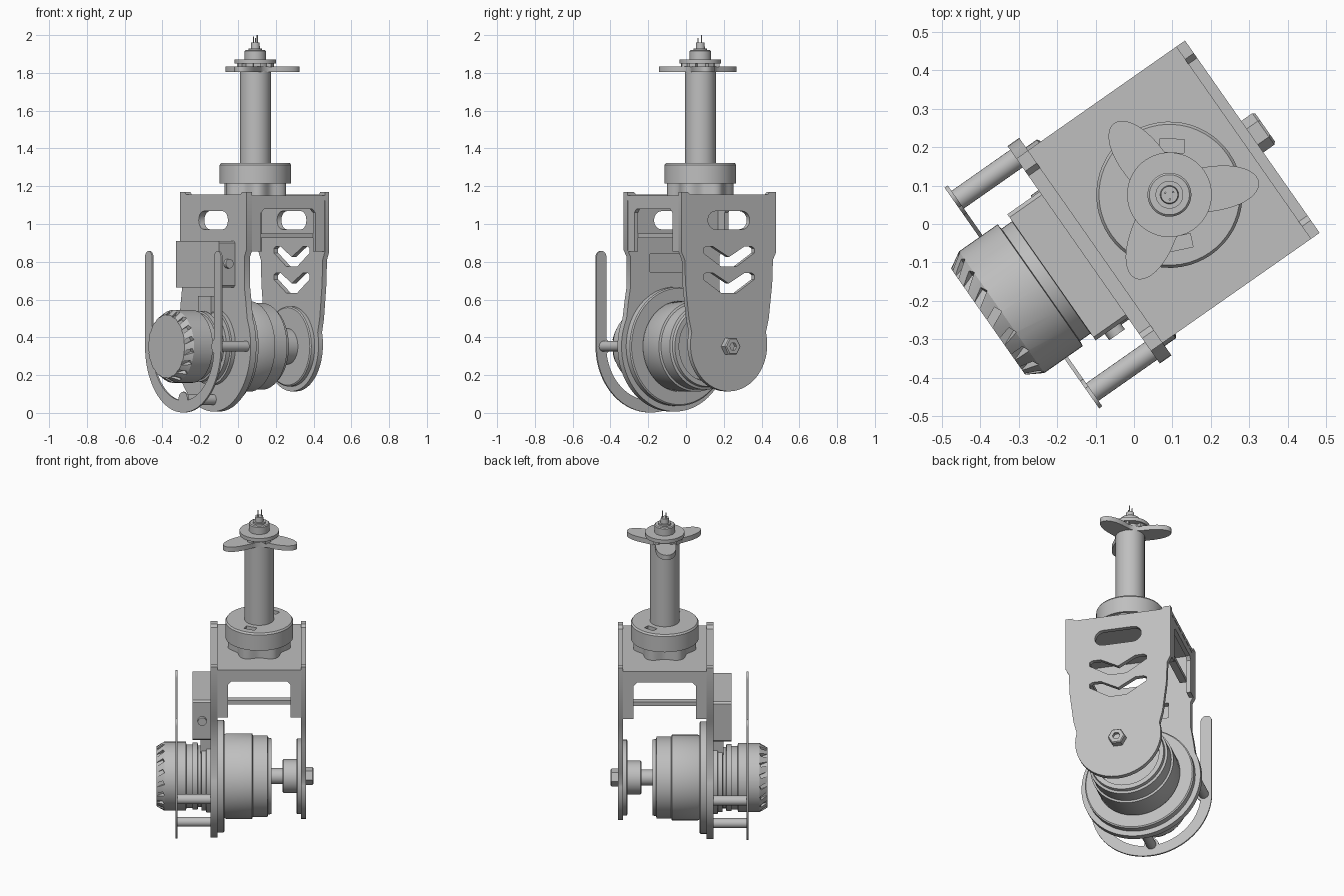
import bpy, bmesh
from math import sin, cos, pi, radians, exp
from mathutils import Matrix, Vector

cube = bpy.data.objects.get("Cube")
if cube:
    bpy.data.objects.remove(cube)

GREY = bpy.data.materials.new("machined grey")
GREY.use_nodes = True
COLOUR = (0.52, 0.52, 0.52, 1)
GREY.diffuse_color = COLOUR
GREY.node_tree.nodes["Principled BSDF"].inputs["Base Color"].default_value = COLOUR

# Working frame: x along the axle, z up the steering tube
FRAME = Matrix.Translation((0.092, 0.076, 0)) @ Matrix.Rotation(radians(35), 4, 'Z')
SIDE = Matrix(((0, 0, 1, 0), (1, 0, 0, 0), (0, 1, 0, 0), (0, 0, 0, 1)))
FRONT = Matrix(((1, 0, 0, 0), (0, 0, -1, 0), (0, 1, 0, 0), (0, 0, 0, 1)))
FLAT = Matrix.Identity(4)
AXLE = 0.352
parts = []


def add(name, mesh, matrix=FLAT):
    mesh.transform(FRAME @ matrix)
    mesh.materials.clear()
    mesh.materials.append(GREY)
    ob = bpy.data.objects.new(name, mesh)
    bpy.context.collection.objects.link(ob)
    parts.append(ob)
    return ob


def from_bmesh(name, bm, matrix=FLAT):
    bmesh.ops.recalc_face_normals(bm, faces=bm.faces)
    mesh = bpy.data.meshes.new(name)
    bm.to_mesh(mesh)
    bm.free()
    return add(name, mesh, matrix)


def plate(name, outline, low, high, matrix, holes=()):
    """Extrude a flat outline with holes between two offsets."""
    curve = bpy.data.curves.new(name, 'CURVE')
    curve.dimensions = '2D'
    curve.fill_mode = 'BOTH'
    curve.extrude = (high - low) / 2
    for loop in (outline, *holes):
        spline = curve.splines.new('POLY')
        spline.points.add(len(loop) - 1)
        for point, (u, v) in zip(spline.points, loop):
            point.co = (u, v, 0, 1)
        spline.use_cyclic_u = True
    temp = bpy.data.objects.new(name, curve)
    mesh = bpy.data.meshes.new_from_object(temp)
    bpy.data.objects.remove(temp)
    return add(name, mesh, matrix @ Matrix.Translation((0, 0, (low + high) / 2)))


def turned(name, profile, axis='Z', at=(0, 0, 0), sides=56):
    """Lathe a list of (position, radius) pairs."""
    bm = bmesh.new()
    points = [(profile[0][0], 0), *profile, (profile[-1][0], 0)]
    verts = [bm.verts.new((r, 0, t)) for t, r in points]
    edges = [bm.edges.new(pair) for pair in zip(verts, verts[1:])]
    bmesh.ops.spin(bm, geom=verts + edges, cent=(0, 0, 0), axis=(0, 0, 1),
                   angle=2 * pi, steps=sides)
    bmesh.ops.remove_doubles(bm, verts=bm.verts, dist=0.0002)
    return from_bmesh(name, bm, Matrix.Translation(at) @ (SIDE if axis == 'X' else FLAT))


def blocks(name, matrices):
    bm = bmesh.new()
    for m in matrices:
        bmesh.ops.create_cube(bm, size=1, matrix=m)
    return from_bmesh(name, bm)


def box(low, high):
    low, high = Vector(low), Vector(high)
    return Matrix.Translation((low + high) / 2) @ Matrix.Diagonal((*(high - low), 1))


def cut(ob, cutter):
    parts.remove(cutter)
    cutter.hide_render = True
    cutter.hide_viewport = True
    mod = ob.modifiers.new("cut", 'BOOLEAN')
    mod.object = cutter
    mod.operation = 'DIFFERENCE'
    bpy.context.view_layer.update()
    mesh = bpy.data.meshes.new_from_object(ob.evaluated_get(bpy.context.evaluated_depsgraph_get()))
    ob.modifiers.clear()
    ob.data = mesh
    bpy.data.objects.remove(cutter)


def arc(u, v, r, start, end, n=24):
    angles = [radians(start + (end - start) * i / n) for i in range(n + 1)]
    return [(u + r * cos(a), v + r * sin(a)) for a in angles]


def slot(v, half, r):
    return arc(half - r, v, r, -90, 90, 10) + arc(r - half, v, r, 90, 270, 10)


def leg_outline(edge, r, z, angle):
    """Mirrored fork leg: an upper edge ending in a round bottom."""
    left = [(-u, v) for u, v in edge]
    return left + arc(0, z, r, 180 - angle, 360 + angle, 48) + edge[::-1]


def chevron(z):
    half = [(0.1, z + 0.055), (0.15, z + 0.055), (0.165, z + 0.045),
            (0.165, z + 0.022), (0.05, z - 0.05)]
    return [(0, z)] + half + [(-u, v) for u, v in half[::-1]]


# Fork legs
top_edge = [(0.25, 1.155), (0.265, 1.17), (0.305, 1.17)]
plate("motor_side_leg", leg_outline(top_edge + [(0.305, 0.86), (0.288, 0.83), (0.288, 0.66), (0.3, 0.59)],
      0.345, AXLE, 25), -0.272, -0.235, SIDE,
      [slot(1.02, 0.135, 0.048), [(-0.16, 0.745), (0.16, 0.745), (0.16, 0.84), (-0.16, 0.84)]])
plate("axle_side_leg", leg_outline(top_edge + [(0.305, 0.85), (0.285, 0.81), (0.28, 0.68), (0.258, 0.5)],
      0.248, 0.362, 15), 0.235, 0.263, SIDE,
      [slot(1.02, 0.135, 0.048), chevron(0.825), chevron(0.685)])

# Folded bracket across the top
blocks("bracket_top", [box((-0.236, -0.305, 1.125), (0.236, 0.305, 1.15))])
opening = [(0.175, 0.855), (0.175, 1.06), (0.155, 1.08)]
flange = [(-0.236, 1.15), (-0.236, 0.855)] + [(-u, v) for u, v in opening] \
    + opening[::-1] + [(0.236, 0.855), (0.236, 1.15)]
for side, name in ((-1, "front"), (1, "back")):
    y = side * 0.292
    plate(name + "_flange", flange, -y - 0.012, -y + 0.012, FRONT)
    blocks(name + "_cross_strip", [box((-0.18, side * 0.26 - 0.02, 0.925), (0.18, side * 0.26 + 0.02, 0.95))])

# Steering tube and bearing
def lobed(radius, n=144):
    return [(radius(2 * pi * i / n) * cos(2 * pi * i / n),
             radius(2 * pi * i / n) * sin(2 * pi * i / n)) for i in range(n)]


def handle_radius(a):
    off = (a - radians(-27) + pi / 3) % (2 * pi / 3) - pi / 3
    return 0.08 + 0.155 * exp(-(off / radians(25)) ** 2)


plate("bearing_base", lobed(lambda a: 0.16 + 0.016 * cos(6 * a)), 1.14, 1.22, FLAT)
housing = turned("bearing_housing", [(1.215, 0.19), (1.312, 0.19), (1.322, 0.183)])
cut(housing, blocks("slot_cutter", [
    Matrix.Rotation(radians(a), 4, 'Z') @ box((0.11, -0.032, 1.295), (0.145, 0.032, 1.35)) for a in (52, 247)]))
turned("steering_tube", [(1.3, 0.082), (1.81, 0.082)])
plate("three_lobe_plate", lobed(handle_radius), 1.805, 1.835, FLAT)
turned("tube_neck", [(1.83, 0.075), (1.852, 0.075)])
blocks("spacer_tabs", [Matrix.Rotation(i * pi / 3, 4, 'Z') @ box((0.07, -0.018, 1.83), (0.1, 0.018, 1.855))
                       for i in range(6)])
turned("cap_disc", [(1.85, 0.11), (1.872, 0.11)])
turned("cap_collar", [(1.87, 0.057), (1.915, 0.057), (1.92, 0.052)])
turned("cable_gland", [(1.915, 0.036), (1.93, 0.036), (1.93, 0.024), (1.96, 0.022)])
for i in range(3):
    a = i * 2 * pi / 3
    turned("wire", [(1.95, 0.003), (2.0 - 0.008 * i, 0.003)], at=(0.012 * cos(a), 0.012 * sin(a), 0), sides=8)

# Drive drum and its mounting disc
axle = (0, 0, AXLE)
turned("mounting_disc", [(-0.236, 0.315), (-0.2, 0.315), (-0.195, 0.308)], 'X', axle, 72)
turned("drive_drum", [(-0.2, 0.232), (-0.185, 0.24), (-0.04, 0.24), (-0.036, 0.229), (0.045, 0.229),
                      (0.05, 0.216), (0.068, 0.212), (0.068, 0.185), (0.05, 0.18)], 'X', axle, 72)

# Axle, hub and nut
turned("axle_shaft", [(0.0, 0.045), (0.24, 0.045)], 'X', axle)
turned("axle_hub", [(0.13, 0.088), (0.137, 0.095), (0.22, 0.095)], 'X', axle)
turned("axle_disc", [(0.208, 0.205), (0.213, 0.212), (0.237, 0.212)], 'X', axle)
turned("axle_nut", [(0.26, 0.05), (0.298, 0.05), (0.304, 0.044), (0.304, 0.022), (0.285, 0.022)], 'X', axle, 6)

# Motor with a notched end rim
motor = turned("motor", [(-0.575, 0.168), (-0.532, 0.193), (-0.41, 0.193), (-0.408, 0.178), (-0.375, 0.178),
                         (-0.373, 0.188), (-0.345, 0.188), (-0.343, 0.172), (-0.325, 0.172), (-0.323, 0.193),
                         (-0.298, 0.193), (-0.296, 0.205), (-0.265, 0.205)], 'X', axle)
cut(motor, blocks("notch_cutter", [
    Matrix.Translation(axle) @ Matrix.Rotation(i * pi / 9, 4, 'X')
    @ Matrix.Translation((-0.56, 0, 0.19)) @ Matrix.Rotation(radians(25), 4, 'Z')
    @ Matrix.Diagonal((0.055, 0.022, 0.05, 1)) for i in range(18)]))
blocks("motor_connector", [box((-0.33, -0.06, 0.52), (-0.27, 0.06, 0.62))])

# Control box on the motor side leg
depth = [(-0.2, 0.665), (0.2, 0.665), (0.2, 0.91), (-0.2, 0.91)]
control = plate("control_box", depth, -0.374, -0.271, SIDE)
bevel = control.modifiers.new("bevel", 'BEVEL')
bevel.width = 0.01
bevel.segments = 1
turned("control_box_screw", [(-0.22, 0.025), (-0.19, 0.025)],
       at=(-0.32, 0, 0.79), sides=16).data.transform(
    FRAME @ Matrix.Translation((-0.32, 0, 0.79)) @ FRONT.inverted().transposed()
    @ Matrix.Translation((0.32, 0, -0.79)) @ Matrix.Diagonal((1, 1, -1, 1))
    @ Matrix.Translation((0, 0, -2 * 0.79)) @ FRAME.inverted())

# Wire guard loop and its standoffs
guard = arc(0, AXLE, 0.35, 180, 360, 48) + arc(0.318, 0.825, 0.032, 0, 180, 10) \
    + arc(0, AXLE, 0.287, 360, 180, 48) + arc(-0.318, 0.825, 0.032, 0, 180, 10)
plate("guard_loop", guard, -0.468, -0.458, SIDE)
for y, z in ((-0.305, AXLE), (0.305, AXLE), (0, 0.07)):
    turned("guard_standoff", [(-0.459, 0.028), (-0.265, 0.028)], 'X', (0, y, z), 24)
    turned("guard_boss", [(-0.468, 0.042), (-0.458, 0.042)], 'X', (0, y, z), 24)

# Soft shading with crisp edges
for ob in bpy.context.selected_objects:
    ob.select_set(False)
for ob in parts:
    ob.select_set(True)
bpy.context.view_layer.objects.active = parts[0]
bpy.ops.object.shade_smooth_by_angle(angle=radians(30))
